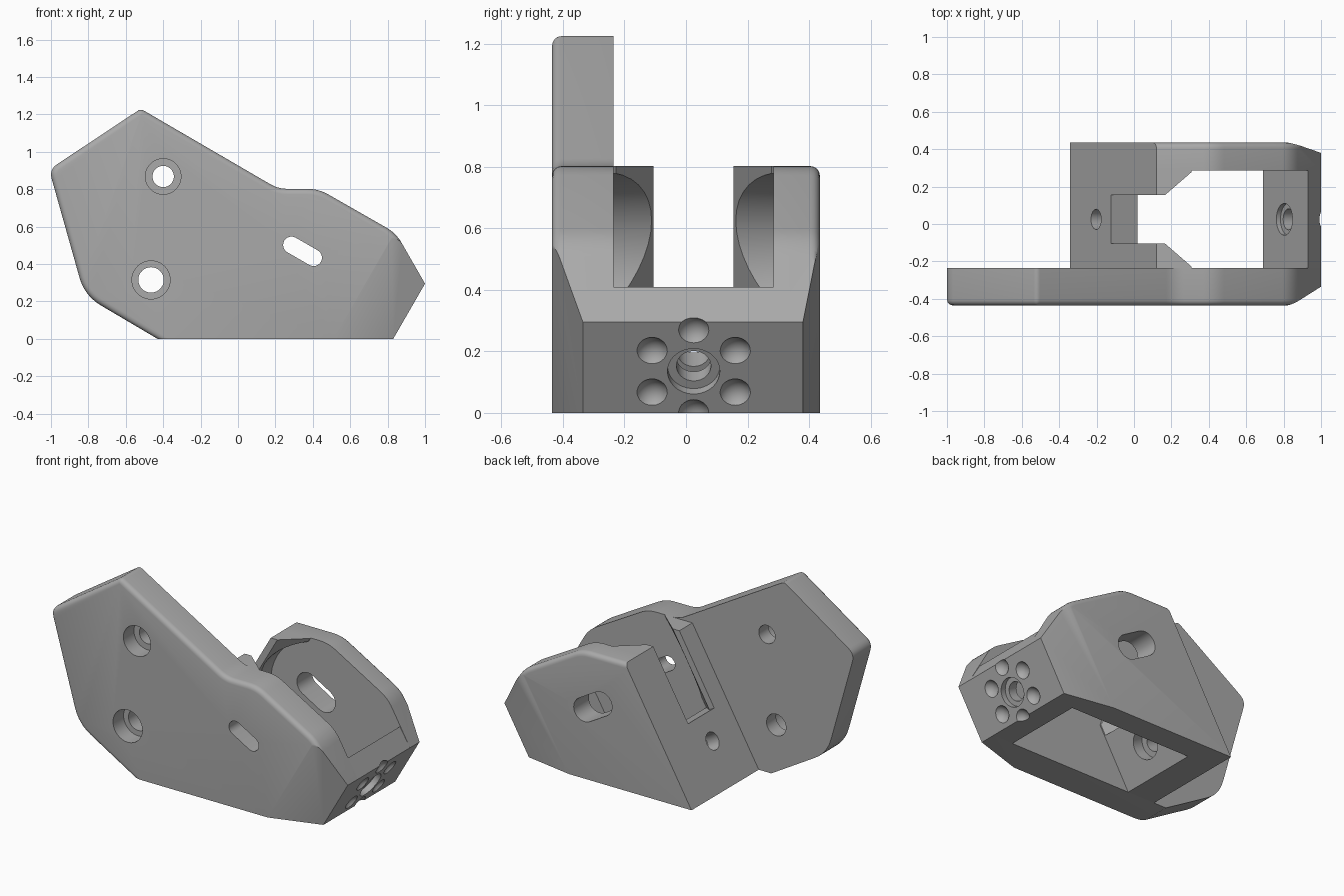
import bpy, bmesh, math
from mathutils import Vector, Matrix

if "Cube" in bpy.data.objects:
    bpy.data.objects.remove(bpy.data.objects["Cube"], do_unlink=True)

GREY = bpy.data.materials.new("machined grey")
GREY.use_nodes = True
GREY.diffuse_color = (0.4, 0.4, 0.4, 1)
GREY.node_tree.nodes["Principled BSDF"].inputs["Base Color"].default_value = GREY.diffuse_color

# Tilted directions: U crosses the sloping walls, V runs up along them
U = Vector((math.cos(math.radians(30)), 0, -0.5))
V = Vector((0.5, 0, math.cos(math.radians(30))))
Y = Vector((0, 1, 0))
MID = 0.025


def to_object(name, bm):
    bmesh.ops.recalc_face_normals(bm, faces=bm.faces)
    mesh = bpy.data.meshes.new(name)
    bm.to_mesh(mesh)
    bm.free()
    mesh.materials.append(GREY)
    obj = bpy.data.objects.new(name, mesh)
    bpy.context.collection.objects.link(obj)
    return obj


def extrude(points, offset):
    bm = bmesh.new()
    face = bm.faces.new([bm.verts.new(p) for p in points])
    new = bmesh.ops.extrude_face_region(bm, geom=[face])["geom"]
    bmesh.ops.translate(bm, vec=offset, verts=[g for g in new if isinstance(g, bmesh.types.BMVert)])
    bmesh.ops.recalc_face_normals(bm, faces=bm.faces)
    return bm


def rounded(corners, steps=6):
    """Turn (x, z, cut) corners into an outline with softened corners."""
    out = []
    for i, (x, z, cut) in enumerate(corners):
        p = Vector((x, z))
        if cut == 0:
            out.append(p)
            continue
        a, b = Vector(corners[i - 1][:2]), Vector(corners[(i + 1) % len(corners)][:2])
        a, b = p + (a - p).normalized() * cut, p + (b - p).normalized() * cut
        for k in range(steps + 1):
            t = k / steps
            out.append(a * (1 - t) ** 2 + p * 2 * t * (1 - t) + b * t * t)
    return out


def prism(corners, y0, y1):
    return extrude([(p.x, y0, p.y) for p in rounded(corners)], (0, y1 - y0, 0))


def soften(bm, y, keep, size=0.03):
    edges = [e for e in bm.edges if all(abs(v.co.y - y) < 1e-4 for v in e.verts) and keep(e)]
    bmesh.ops.bevel(bm, geom=edges, offset=size, segments=4, profile=0.5, affect='EDGES')


def slice_corner(bm, side, y_face, y_front):
    """Slope the front corner of a side plate."""
    run = 0.275
    normal = U * abs(y_face - y_front) + Y * side * run
    geom = bm.verts[:] + bm.edges[:] + bm.faces[:]
    bmesh.ops.bisect_plane(bm, geom=geom, plane_co=(1.0, y_front, 0.295), plane_no=normal, clear_outer=True)
    bmesh.ops.holes_fill(bm, edges=[e for e in bm.edges if e.is_boundary])


def rod(start, axis, length, radius):
    bm = bmesh.new()
    rot = axis.to_track_quat('Z', 'Y').to_matrix().to_4x4()
    bmesh.ops.create_cone(bm, cap_ends=True, segments=48, radius1=radius, radius2=radius, depth=length,
                          matrix=Matrix.Translation(Vector(start) + axis * length / 2) @ rot)
    return bm


def slot(y0, y1, half, radius):
    pts = []
    for end in (1, -1):
        for k in range(13):
            a = math.pi * (k / 12 - 0.5) + (0 if end > 0 else math.pi)
            p = Vector((0.345, y0, 0.468)) + U * (end * half + radius * math.cos(a)) + V * radius * math.sin(a)
            pts.append(p)
    return extrude(pts, (0, y1 - y0, 0))


def finish(name, bm, cutters):
    obj = to_object(name, bm)
    helpers = []
    for c in cutters:
        helper = to_object("cutter", c)
        helper.hide_render = True
        mod = obj.modifiers.new("cut", 'BOOLEAN')
        mod.operation, mod.solver, mod.object = 'DIFFERENCE', 'EXACT', helper
        helpers.append(helper)
    bpy.context.view_layer.update()
    baked = bpy.data.meshes.new_from_object(obj.evaluated_get(bpy.context.evaluated_depsgraph_get()))
    obj.modifiers.clear()
    obj.data = baked
    for h in helpers:
        bpy.data.objects.remove(h, do_unlink=True)
    bpy.ops.object.select_all(action='DESELECT')
    obj.select_set(True)
    bpy.context.view_layer.objects.active = obj
    bpy.ops.object.shade_smooth_by_angle(angle=math.radians(32))


def on_rim(e):
    m = (e.verts[0].co + e.verts[1].co) / 2
    return m.z > 0.001 and (m - Vector((0.83, 0, 0))).dot(U) < -0.2


# Long front side plate with two counterbored bolt holes
nose = [(0.83, 0, 0), (1.0, 0.295, 0), (0.845, 0.565, 0.06), (0.43, 0.802, 0.06)]
plate = prism([(-0.43, 0, 0)] + nose + [(0.215, 0.802, 0.05), (-0.52, 1.23, 0.02),
              (-1.01, 0.905, 0.05), (-0.82, 0.23, 0.1)], -0.435, -0.235)
soften(plate, -0.435, on_rim)
slice_corner(plate, -1, -0.435, -0.335)
cuts = [slot(-0.6, -0.1, 0.068, 0.045)]
for x, z, bore, head in ((-0.4, 0.868, 0.057, 0.095), (-0.465, 0.315, 0.068, 0.102)):
    cuts += [rod((x, -0.6, z), Y, 0.5, bore), rod((x, -0.6, z), Y, 0.27, head)]
finish("front_side_plate", plate, cuts)

# Short rear side plate with a wider slot
plate = prism([(-0.343, 0, 0)] + nose + [(0.12, 0.802, 0)], 0.285, 0.435)
soften(plate, 0.435, lambda e: on_rim(e) and (e.verts[0].co + e.verts[1].co).dot(U) / 2 > -0.25
       and e.calc_length() < 0.9)
slice_corner(plate, 1, 0.435, 0.38)
finish("rear_side_plate", plate, [slot(0.2, 0.6, 0.068, 0.075)])

# Sloping mounting wall with a notch, wheel clearance and bolt hole
base = Vector((-0.343, MID, 0))
notch = [(-0.1, 0.13), (0.04, 0.13), (0.22, 0.31)]
notch += [(u, -w) for u, w in reversed(notch)]
notch_bm = extrude([base + U * u + Y * w + V * 0.439 for u, w in notch], V * 0.9)
hole = Vector((-0.203, MID, 0.243))
finish("mounting_wall",
       prism([(-0.343, 0, 0), (-0.155, 0, 0), (0.308, 0.802, 0), (0.12, 0.802, 0)], -0.235, 0.285),
       [notch_bm, rod((0.345, -0.5, 0.468), Y, 1.0, 0.315),
        rod(hole - U * 0.1, U, 0.4, 0.054), rod(hole + U * 0.09, U, 0.2, 0.09)])

# Sloping front wall with a bolt hole ringed by round dimples
hole = Vector((0.908, MID, 0.135))
cuts = [rod(hole - U * 0.3, U, 0.4, 0.056), rod(hole - U * 0.035, U, 0.1, 0.085),
        rod(hole - U * 0.3, U, 0.205, 0.085)]
for k in range(6):
    a = math.radians(90 + 60 * k)
    dent = bmesh.new()
    spot = hole + (Y * math.cos(a) + V * math.sin(a)) * 0.156 + U * 0.03
    bmesh.ops.create_uvsphere(dent, u_segments=24, v_segments=16, radius=0.058, matrix=Matrix.Translation(spot))
    cuts.append(dent)
finish("front_wall", prism([(0.69, 0, 0), (0.83, 0, 0), (1.0, 0.295, 0), (0.93, 0.41, 0)], -0.235, 0.285), cuts)
